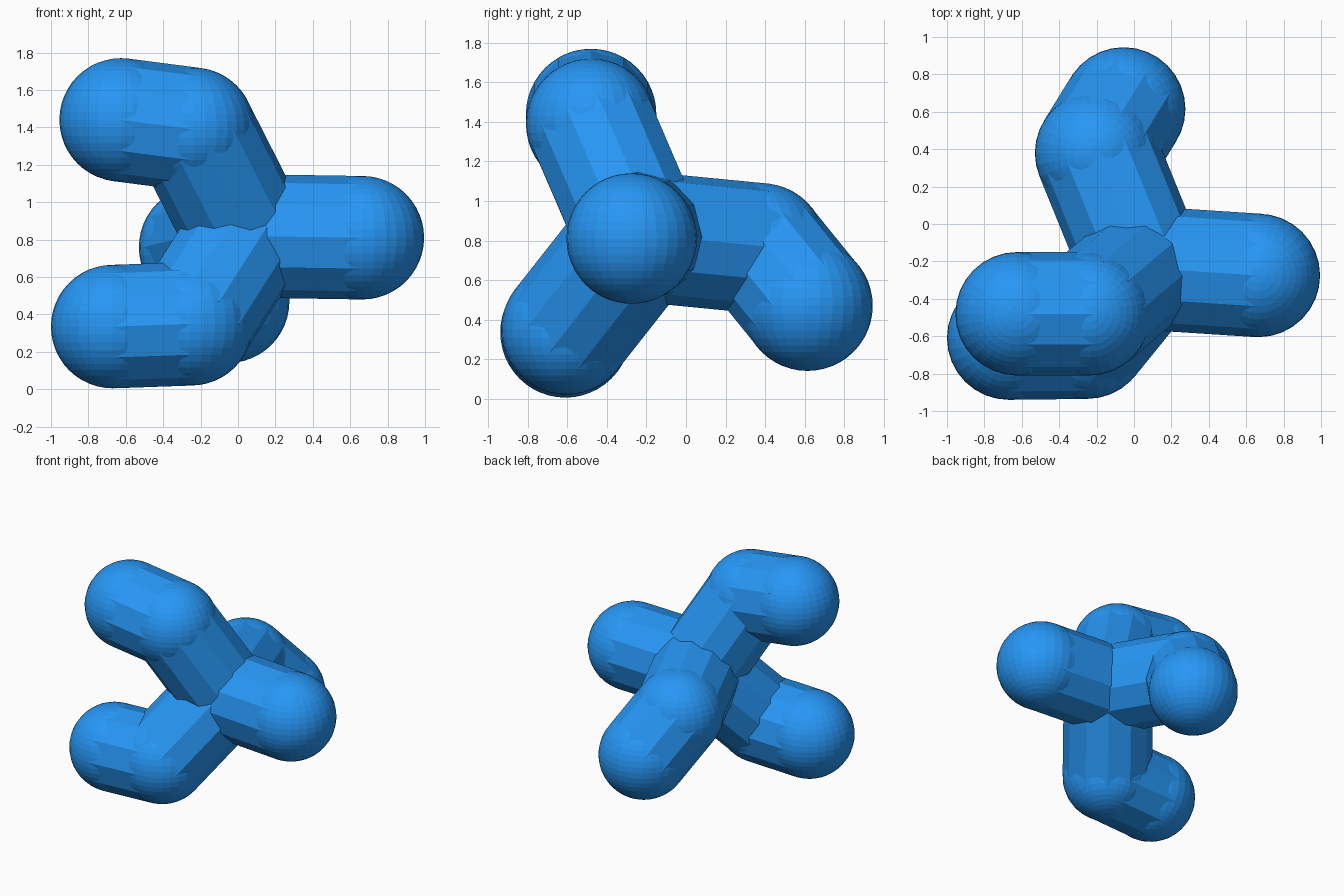
import bpy
from mathutils import Vector

if "Cube" in bpy.data.objects:
    bpy.data.objects.remove(bpy.data.objects["Cube"])

R = 0.33
blue = bpy.data.materials.new("blue")
blue.diffuse_color = (0.02, 0.31, 0.92, 1)
blue.use_nodes = True
blue.node_tree.nodes["Principled BSDF"].inputs["Base Color"].default_value = blue.diffuse_color


def ball(name, p):
    bpy.ops.mesh.primitive_uv_sphere_add(segments=32, ring_count=24, radius=R, location=p)
    ob = bpy.context.object
    ob.name = name
    ob.data.materials.append(blue)


def rod(name, a, b):
    a, b = Vector(a), Vector(b)
    bpy.ops.mesh.primitive_cylinder_add(vertices=12, radius=R, depth=(b - a).length,
                                        location=(a + b) / 2)
    ob = bpy.context.object
    ob.name = name
    ob.rotation_euler = (b - a).to_track_quat('Z', 'Y').to_euler()
    ob.data.materials.append(blue)


# Central hub and the arms that branch from it
hub = (0.05, -0.235, 0.82)
arms = {
    "right_arm": [(0.665, -0.275, 0.81)],
    "upper_arm": [(-0.24, -0.48, 1.39), (-0.625, -0.48, 1.44)],
    "lower_arm": [(-0.25, -0.605, 0.35), (-0.67, -0.61, 0.335)],
    "back_arm": [(-0.2, 0.38, 0.76), (-0.055, 0.615, 0.47)],
}

ball("hub_ball", hub)
for name, joints in arms.items():
    start = hub
    for i, joint in enumerate(joints, 1):
        rod(f"{name}_rod_{i}", start, joint)
        ball(f"{name}_ball_{i}", joint)
        start = joint
